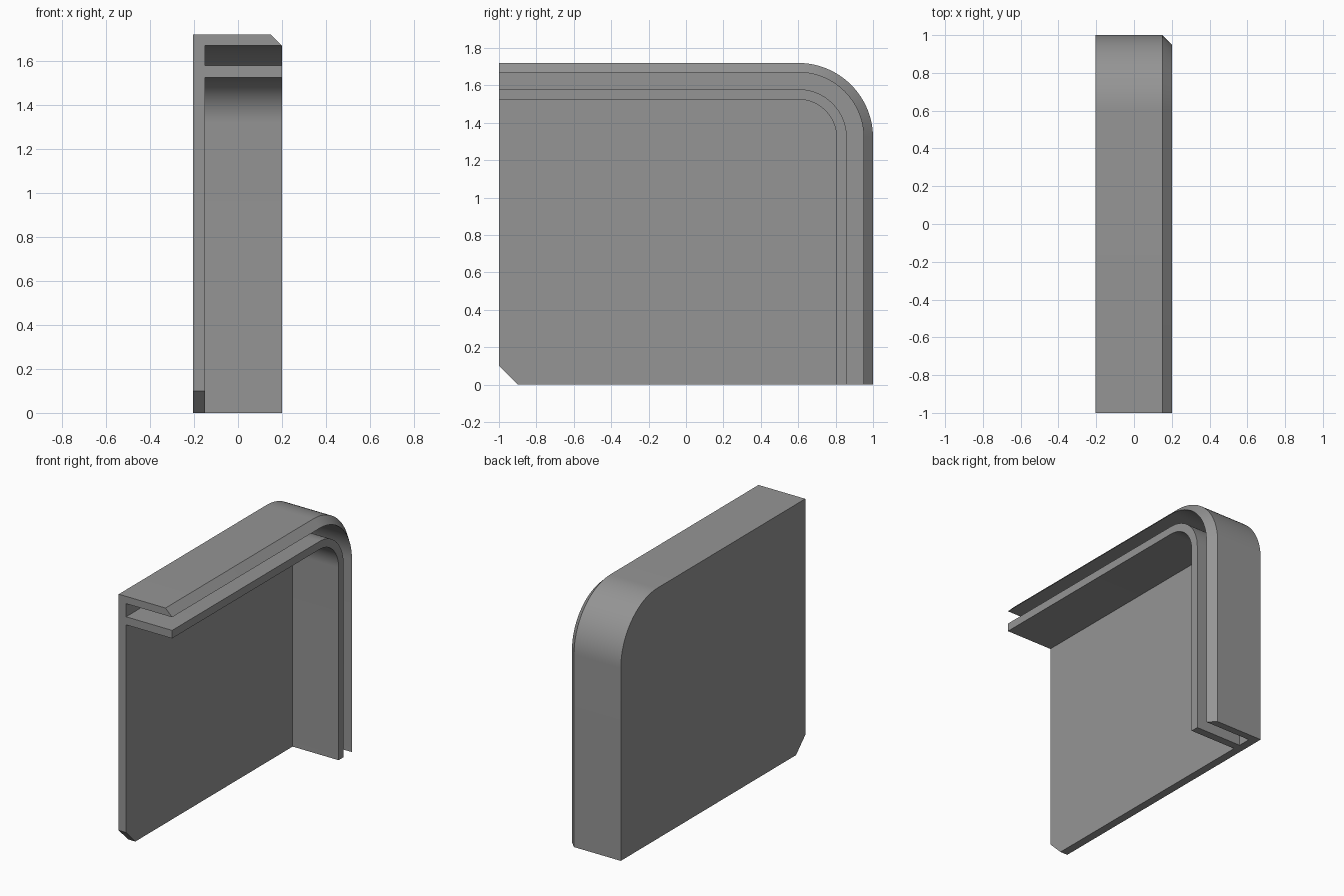
import bpy, bmesh, math

if "Cube" in bpy.data.objects:
    bpy.data.objects.remove(bpy.data.objects["Cube"])

# Corner centre shared by every rounded edge (y, z)
CY, CZ = 0.60, 1.32
SEGMENTS = 24
BACK, FLOOR, OPEN = -0.205, -0.149, 0.20

# Cross-section as (x, radius): back edge, bevelled outer lip, channel, inner rib
section = [(BACK, 0.40), (0.15, 0.40), (OPEN, 0.35), (FLOOR, 0.35),
           (FLOOR, 0.26), (OPEN, 0.26), (OPEN, 0.205), (FLOOR, 0.205)]


def rail(bm, x, r):
    """Straight top, rounded corner, straight drop to the base."""
    pts = [(-1.0, CZ + r)]
    for i in range(SEGMENTS + 1):
        a = math.pi / 2 * (1 - i / SEGMENTS)
        pts.append((CY + r * math.cos(a), CZ + r * math.sin(a)))
    pts.append((CY + r, 0.0))
    return [bm.verts.new((x, y, z)) for y, z in pts]


bm = bmesh.new()
rails = [rail(bm, x, r) for x, r in section]

# Swept lip and rib walls
for a, b in zip(rails, rails[1:]):
    for i in range(len(a) - 1):
        bm.faces.new((a[i], a[i + 1], b[i + 1], b[i]))

# Clipped lower corner of the plate
back_low, back_high = [bm.verts.new((BACK, y, z)) for y, z in ((-0.9, 0), (-1, 0.1))]
front_low, front_high = [bm.verts.new((FLOOR, y, z)) for y, z in ((-0.9, 0), (-1, 0.1))]
bm.faces.new((back_low, back_high, front_high, front_low))

# Plate sides
bm.faces.new(rails[0] + [back_low, back_high])
bm.faces.new(rails[-1] + [front_low, front_high])

# Flat ends of the section
bm.faces.new([r[0] for r in rails] + [front_high, back_high])
bm.faces.new([r[-1] for r in rails] + [front_low, back_low])
bmesh.ops.recalc_face_normals(bm, faces=bm.faces)

mesh = bpy.data.meshes.new("channelled_side_cover")
bm.to_mesh(mesh)
bm.free()
cover = bpy.data.objects.new("channelled_side_cover", mesh)
bpy.context.collection.objects.link(cover)

# Single grey finish
grey = bpy.data.materials.new("mid_grey")
grey.diffuse_color = (0.30, 0.30, 0.30, 1)
grey.use_nodes = True
grey.node_tree.nodes["Principled BSDF"].inputs["Base Color"].default_value = grey.diffuse_color
mesh.materials.append(grey)

# Smooth the rounded corner, keep edges crisp
bpy.context.view_layer.objects.active = cover
cover.select_set(True)
bpy.ops.object.shade_smooth_by_angle(angle=math.radians(30))
